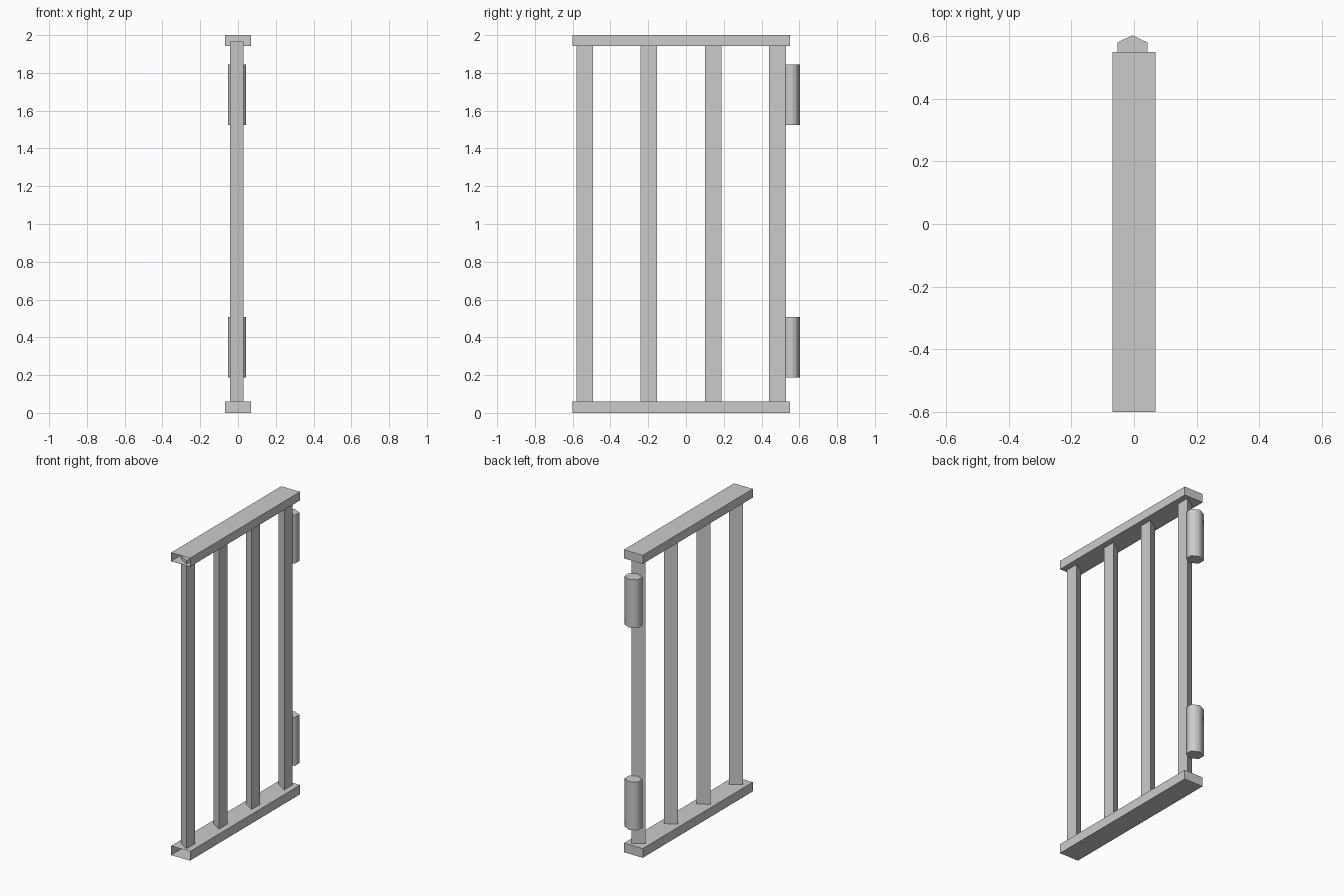
import bpy, bmesh, math

if "Cube" in bpy.data.objects:
    bpy.data.objects.remove(bpy.data.objects["Cube"])


def prism(name, profile, z0, z1):
    """Closed upright prism from an xy profile."""
    bm = bmesh.new()
    low = [bm.verts.new((x, y, z0)) for x, y in profile]
    high = [bm.verts.new((x, y, z1)) for x, y in profile]
    bm.faces.new(low[::-1])
    bm.faces.new(high)
    n = len(profile)
    for i in range(n):
        j = (i + 1) % n
        bm.faces.new((low[i], low[j], high[j], high[i]))
    bmesh.ops.recalc_face_normals(bm, faces=bm.faces)
    return finish(name, bm)


def finish(name, bm):
    mesh = bpy.data.meshes.new(name)
    bm.to_mesh(mesh)
    bm.free()
    obj = bpy.data.objects.new(name, mesh)
    bpy.context.collection.objects.link(obj)
    return obj


# Rails: boxes left open at the front end
def rail(name, z0, z1):
    obj = prism(name, [(-.069, -.60), (.069, -.60), (.069, .55), (-.069, .55)], z0, z1)
    bm = bmesh.new()
    bm.from_mesh(obj.data)
    front = [f for f in bm.faces if f.normal.y < -.9]
    bmesh.ops.delete(bm, geom=front, context='FACES_ONLY')
    bm.to_mesh(obj.data)
    bm.free()


rail("bottom_rail", 0, .061)
rail("top_rail", 1.943, 2)

# Triangular bars, flat side facing +x
for i in range(4):
    y = -.537 + i * .3405
    prism(f"bar_{i + 1}", [(.03, y - .044), (.03, y + .044), (-.042, y)], .06, 1.967)

# Smooth six-sided hinge barrels on the back bar
for name, z0, z1 in (("lower_hinge", .188, .507), ("upper_hinge", 1.525, 1.845)):
    ring = []
    for k in range(6):
        a = math.radians(90 + 60 * k)
        ring.append((-.005 + .056 * math.cos(a), .556 + .047 * math.sin(a)))
    hinge = prism(name, ring, z0, z1)
    bpy.ops.object.select_all(action='DESELECT')
    hinge.select_set(True)
    bpy.context.view_layer.objects.active = hinge
    bpy.ops.object.shade_smooth_by_angle(angle=math.radians(75))
